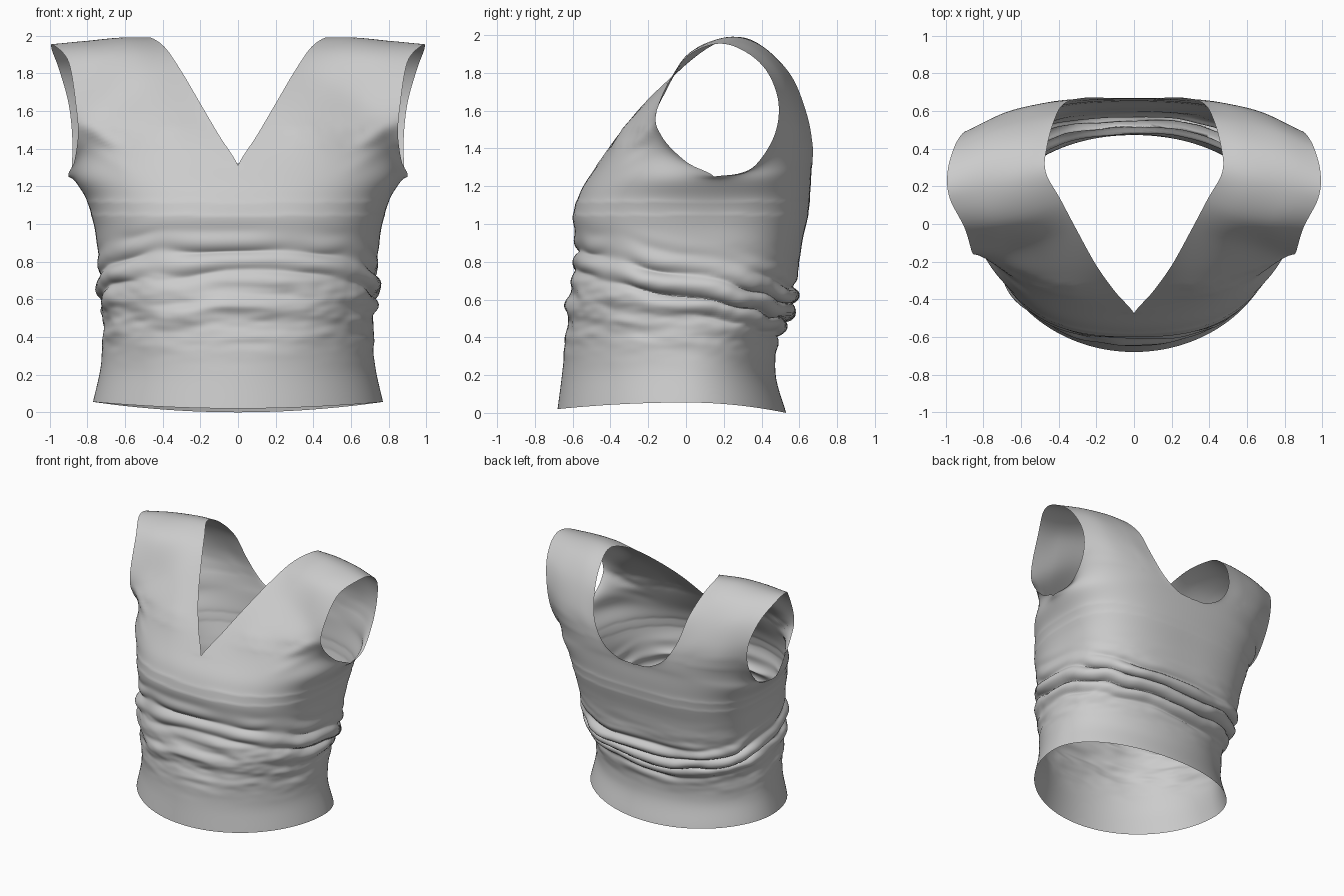
import bpy, bmesh, math
from mathutils import Vector, noise

if "Cube" in bpy.data.objects:
    bpy.data.objects.remove(bpy.data.objects["Cube"])

N = 40          # columns per quarter turn
ROWS = 130      # rows up the body
SUB = 7         # rows per shoulder control row

# body profile: height, half width, front y, back y
BODY = [(0, .77, -.68, .53), (.2, .73, -.655, .475), (.4, .715, -.64, .49), (.5, .72, -.635, .55),
        (.6, .73, -.62, .575), (.7, .74, -.60, .585), (.8, .74, -.585, .60), (.92, .75, -.585, .62),
        (1.05, .77, -.60, .65), (1.2, .82, -.56, .668), (1.31, .90, -.475, .67)]

# shoulder strap rows, front to back: neck edge, two inner points, armhole edge
STRAP = [
    [(.10, -.36, 1.47), (.42, -.385, 1.42), (.70, -.25, 1.36), (.87, .00, 1.33)],
    [(.20, -.22, 1.64), (.42, -.265, 1.57), (.66, -.24, 1.50), (.85, -.13, 1.47)],
    [(.30, -.04, 1.81), (.48, -.10, 1.74), (.68, -.13, 1.66), (.86, -.15, 1.62)],
    [(.39, .13, 1.94), (.55, .05, 1.92), (.72, .00, 1.89), (.90, -.02, 1.86)],
    [(.47, .28, 1.99), (.62, .23, 1.99), (.80, .18, 1.97), (.98, .14, 1.95)],
    [(.46, .42, 1.93), (.60, .40, 1.94), (.80, .35, 1.94), (.99, .28, 1.93)],
    [(.42, .56, 1.78), (.58, .53, 1.80), (.77, .49, 1.81), (.95, .42, 1.82)],
    [(.37, .64, 1.58), (.53, .62, 1.60), (.72, .57, 1.62), (.90, .49, 1.64)],
    [(.27, .67, 1.42), (.45, .65, 1.43), (.68, .59, 1.44), (.88, .46, 1.45)],
    [(.13, .67, 1.335), (.43, .65, 1.335), (.72, .54, 1.315), (.885, .33, 1.28)]]


def catmull(a, b, c, d, t):
    return 0.5 * (2 * b + (c - a) * t + (2 * a - 5 * b + 4 * c - d) * t * t
                  + (3 * b - a - 3 * c + d) * t ** 3)


def spline(pts, u):
    """Point at u in 0..len-1 on a smooth curve through pts."""
    i = min(int(u), len(pts) - 2)
    ext = [2 * pts[0] - pts[1]] + pts + [2 * pts[-1] - pts[-2]]
    return catmull(*ext[i:i + 4], u - i)


def profile(z):
    for i in range(len(BODY) - 1):
        if z <= BODY[i + 1][0] + 1e-6:
            break
    t = (z - BODY[i][0]) / (BODY[i + 1][0] - BODY[i][0])
    return spline([Vector(r[1:]) for r in BODY], i + t)


def smooth(t):
    t = max(0, min(1, t))
    return t * t * (3 - 2 * t)


def body(a, v):
    """Point on the torso tube: a = angle from the front, v = 0 hem to 1 top."""
    s, c = math.sin(a), math.cos(a)
    hem = .055 - (.035 if c > 0 else .055) * c * c
    top = 1.25 + (.06 if c > 0 else .07) * c * c
    w, yf, yb = profile(v * 1.31)
    z = hem + (top - hem) * v
    yc = .15 * smooth((v - .3) / .7)
    p = 1 - (.23 if c > 0 else .3) * smooth((v - .1) / .5)
    x = w * math.copysign(abs(s) ** p, s)
    y = yc + (yf - yc if c > 0 else yb - yc) * abs(c) ** p
    # bunched folds at the waist, sloping down toward the back
    fade = smooth((v - .1) / .15) * smooth((.85 - v) / .15)
    if fade > 0:
        n1 = noise.noise(Vector((s * 1.6, c * 1.6, z * 2)))
        n2 = noise.noise(Vector((s * 2.2 + 7, c * 2.2, z * 4)))
        n3 = noise.noise(Vector((s * 2.2 + 3, c * 2.2 + z * 3, (z - .12 * c) * 12)))
        n4 = noise.noise(Vector((s * 7, c * 7 + 5, z * 26)))
        q = z - (.67 + .135 * c + .05 * n1)
        amp = .026 * math.exp(-(q / .12) ** 2) * (.75 - .25 * c + .7 * n2)
        ph = q * 2 * math.pi / (.11 + .025 * c) + 3.4 * n1 + 2.2 * n2
        wide = math.exp(-((z - .55) / .2) ** 2)
        out = fade * (amp * math.cos(ph) + .026 * wide * n3 + .006 * wide * n4)
        x += out * s
        y -= out * c
        z += fade * amp * .6 * math.sin(ph)
    return Vector((x, y, z))


bm = bmesh.new()


def add_grid(rows, closed=False, flip=False):
    vs = [[bm.verts.new(p) for p in r] for r in rows]
    n = len(vs[0])
    for r0, r1 in zip(vs, vs[1:]):
        for i in range(n if closed else n - 1):
            j = (i + 1) % n
            f = [r0[i], r0[j], r1[j], r1[i]]
            bm.faces.new(f[::-1] if flip else f)


# torso tube
step = math.pi / 2 / N
add_grid([[body(i * step, k / ROWS) for i in range(4 * N)] for k in range(ROWS + 1)], closed=True)

# shoulder straps, growing out of the tube's top ring, front over to back
front = [[body(i * step, v) for i in range(N + 1)] for v in (.92, 1)]
back = [[body(math.pi - i * step, v) for i in range(N + 1)] for v in (1, .96)]
middle = [[spline([Vector(p) for p in r], 3 * i / N) for i in range(N + 1)] for r in STRAP]
net = front + middle + back
strap = []
for k in range(SUB * (len(net) - 3) + 1):
    u = 1 + k / SUB
    strap.append([spline([r[i] for r in net], u) for i in range(N + 1)])
for side in (1, -1):
    add_grid([[Vector((side * p.x, p.y, p.z)) for p in r] for r in strap], flip=side < 0)
bmesh.ops.remove_doubles(bm, verts=bm.verts, dist=.0006)

# relax the join between tube and straps, keeping the open edges in place
for z0, z1, times in ((1.05, 1.5, 40), (1.12, 1.42, 50)):
    zone = [v for v in bm.verts if z0 < v.co.z < z1 and not v.is_boundary]
    for _ in range(times):
        bmesh.ops.smooth_vert(bm, verts=zone, factor=.5,
                              use_axis_x=True, use_axis_y=True, use_axis_z=True)

# pulled creases running from the bust to the armholes
for v in bm.verts:
    if v.co.y < .1 and 1.15 < v.co.z < 1.7:
        for x0, z0, amp in ((.72, 1.46, .022), (.70, 1.36, .012)):
            dx, dz = abs(v.co.x) - x0, v.co.z - z0
            along, across = dx * .87 + dz * .5, dz * .87 - dx * .5
            v.co.y -= amp * math.exp(-(across / .04) ** 2 - (along / .12) ** 2)

mesh = bpy.data.meshes.new("sleeveless_top")
bm.to_mesh(mesh)
bm.free()
top = bpy.data.objects.new("sleeveless_top", mesh)
bpy.context.collection.objects.link(top)
for poly in mesh.polygons:
    poly.use_smooth = True
